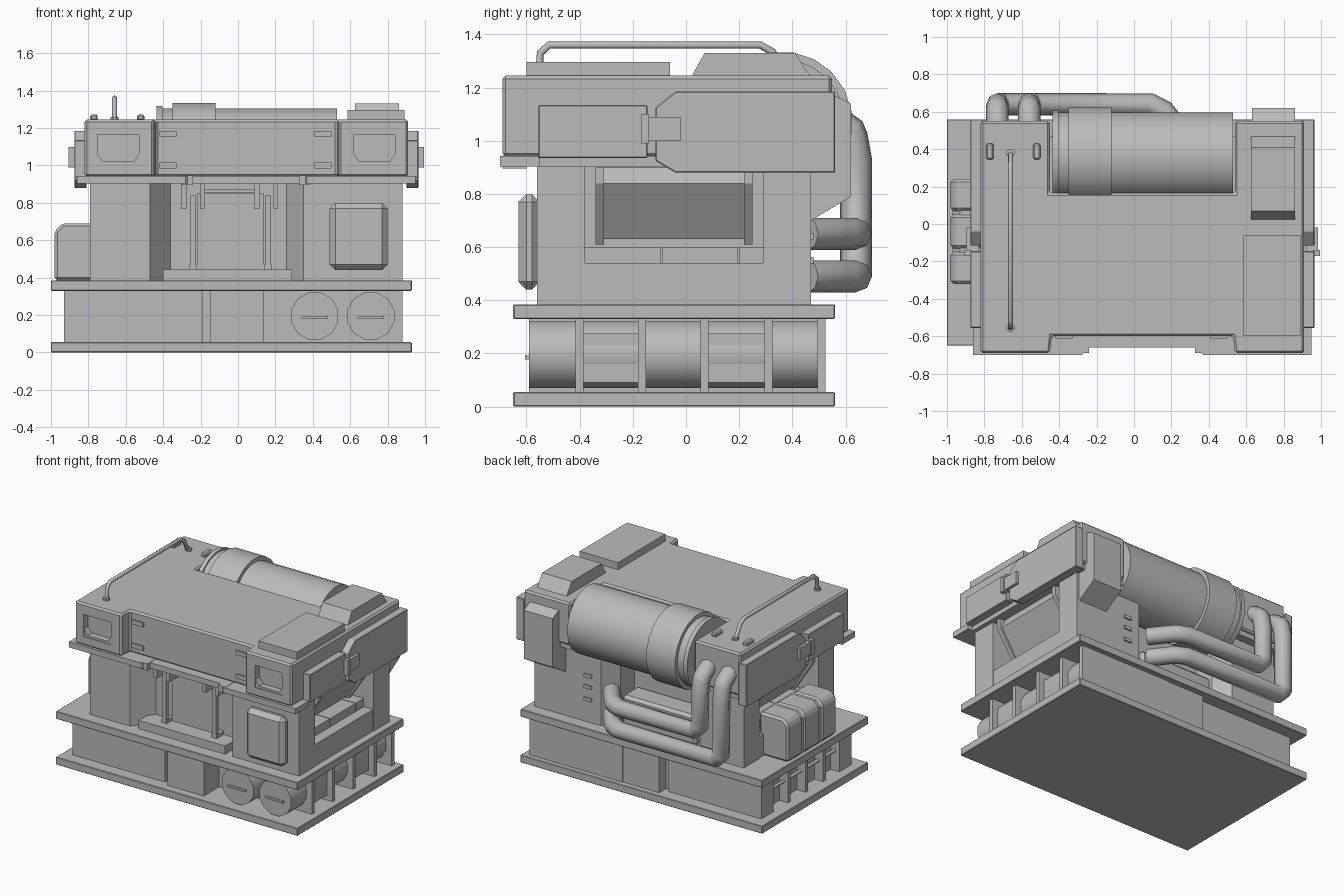
import bpy, bmesh, math
from mathutils import Vector

cube = bpy.data.objects.get("Cube")
if cube:
    bpy.data.objects.remove(cube, do_unlink=True)

grey = bpy.data.materials.new("plain_grey")
grey.use_nodes = True
GREY = (0.5, 0.5, 0.5, 1)
grey.diffuse_color = GREY
grey.node_tree.nodes["Principled BSDF"].inputs["Base Color"].default_value = GREY

MID = 0.09  # twice the x position of the mirror plane


def finish(name, bm, bevel=0):
    bmesh.ops.recalc_face_normals(bm, faces=bm.faces)
    mesh = bpy.data.meshes.new(name)
    bm.to_mesh(mesh)
    bm.free()
    mesh.materials.append(grey)
    ob = bpy.data.objects.new(name, mesh)
    bpy.context.collection.objects.link(ob)
    if bevel:
        mod = ob.modifiers.new("Bevel", 'BEVEL')
        mod.width, mod.segments = bevel, 1
    return ob


def prism(name, axis, pts, a, b, bevel=0):
    """Extrude a 2D outline from a to b along an axis."""
    place = {'x': lambda p: (a, p[0], p[1]),
             'y': lambda p: (p[0], a, p[1]),
             'z': lambda p: (p[0], p[1], a)}[axis]
    bm = bmesh.new()
    face = bm.faces.new([bm.verts.new(place(p)) for p in pts])
    res = bmesh.ops.extrude_face_region(bm, geom=[face])
    move = Vector([(b - a) if c == axis else 0 for c in 'xyz'])
    bmesh.ops.translate(bm, vec=move, verts=[v for v in res["geom"] if isinstance(v, bmesh.types.BMVert)])
    return finish(name, bm, bevel)


def box(name, x0, x1, y0, y1, z0, z1, bevel=0):
    return prism(name, 'z', [(x0, y0), (x1, y0), (x1, y1), (x0, y1)], z0, z1, bevel)


def smooth(ob):
    bpy.ops.object.select_all(action='DESELECT')
    bpy.context.view_layer.objects.active = ob
    ob.select_set(True)
    bpy.ops.object.shade_smooth_by_angle(angle=math.radians(40))


def cylinder(name, axis, c, r, a, b, sides):
    pts = [(c[0] + r * math.cos(t), c[1] + r * math.sin(t))
           for t in (math.tau * (i + 0.5) / sides for i in range(sides))]
    ob = prism(name, axis, pts, a, b)
    smooth(ob)
    return ob


def tube(name, pts, r, cut=0.05):
    """Sweep a round pipe along a path whose corners are chamfered."""
    pts = [Vector(p) for p in pts]
    path = [pts[0]]
    for p, q, n in zip(pts, pts[1:], pts[2:]):
        path += [q + (p - q).normalized() * cut, q + (n - q).normalized() * cut]
    path.append(pts[-1])
    cu = bpy.data.curves.new(name, 'CURVE')
    cu.dimensions = '3D'
    cu.bevel_depth, cu.bevel_resolution, cu.use_fill_caps = r, 2, True
    sp = cu.splines.new('POLY')
    sp.points.add(len(path) - 1)
    for sp_pt, p in zip(sp.points, path):
        sp_pt.co = (*p, 1)
    cu.materials.append(grey)
    ob = bpy.data.objects.new(name, cu)
    bpy.context.collection.objects.link(ob)
    return ob


# Base and deck plates
box("base_plate", -1, .93, -.65, .56, 0, .055, .004)
box("deck_plate", -1, .93, -.65, .56, .33, .385, .004)

# Lower storey
box("lower_long_box", -.86, -.19, -.56, .47, .055, .33)
box("lower_middle_box", -.15, .14, -.59, .52, .055, .33)
box("lower_core", -.2, -.14, -.53, .44, .055, .33)
for y0, y1 in ((-.56, -.42), (.33, .47)):
    box("lower_end_block", -.93, -.86, y0, y1, .055, .33)
for y in (-.40, -.165, .07, .31, .51):
    box("tank_rib", .14, .88, y - .015, y + .015, .055, .33)
for y in (-.25, -.05, .15):
    box("left_rib", -.93, -.86, y - .015, y + .015, .055, .33)
tube("left_rod", [(-.89, -.45, .2), (-.89, .35, .2)], .012)
for x in (.41, .71):
    cylinder("gas_tank", 'y', (x, .195), .13, -.59, .5, 12)
    for y0, y1 in ((-.385, -.18), (.085, .295)):
        box("tank_sleeve", x - .115, x + .125, y0, y1, .09, .275)
    for y0, y1 in ((-.605, -.59), (.5, .515)):
        box("tank_handle", x - .07, x + .07, y0, y1, .178, .192)

# Main body with recesses on every side
prism("main_body", 'z', [
    (-.79, -.56), (-.47, -.56), (-.36, -.42), (.26, -.42), (.35, -.56), (.88, -.56),
    (.88, -.38), (.62, -.38), (.62, .29), (.88, .29), (.88, .47), (.35, .47), (.27, .36),
    (.27, .2), (-.36, .2), (-.36, .36), (-.44, .47), (-.79, .47), (-.79, .29), (-.53, .29),
    (-.53, -.38), (-.79, -.38)], .38, .92)
box("rear_recess_box", -.34, .25, .2, .38, .38, .6, .02)
box("front_cabinet", .49, .80, -.63, -.55, .44, .80, .03)

# Front recess: step, doors, poles and brackets
box("front_step", -.40, .29, -.56, -.41, .38, .445)
box("front_door", -.22, .14, -.44, -.41, .445, .85)
box("door_top_bar", -.18, .10, -.47, -.42, .855, .875)
for x in (-.24, .16):
    box("door_pole", x - .014, x + .014, -.50, -.47, .45, .84)
    box("pole_foot", x - .02, x + .02, -.50, -.42, .445, .47)
for x in (-.29, -.19, .10, .20):
    box("hanging_bracket", x - .014, x + .014, -.53, -.42, .77, .91)

# Side recesses: sill, locker row and tilted panel
def sides(fn):
    for m in (lambda x: x, lambda x: MID - x):
        fn(m)

def recess(m):
    box("recess_sill", m(.6), m(.875), -.38, .29, .38, .54)
    for y0, y1 in ((-.38, -.095), (-.09, .195), (.2, .29)):
        box("recess_locker", m(.6), m(.80), y0, y1, .54, .60)
    prism("tilted_panel", 'y', [(m(x), z) for x, z in ((.86, .84), (.73, .63), (.64, .63), (.64, .9), (.84, .9))], -.31, .22)
    for y in (-.325, .235):
        prism("panel_bracket", 'y', [(m(x), z) for x, z in ((.88, .84), (.73, .61), (.62, .61), (.62, .9), (.88, .9))], y - .016, y + .016)

sides(recess)

# Side tanks on the left
outline = [(-.75, .385), (-.98, .385), (-.98, .65), (-.94, .69), (-.75, .69)]
for y0, y1 in ((-.32, -.15), (-.13, .05), (.07, .24)):
    prism("side_canister", 'y', outline, y0, y1, .015)
prism("canister_strap", 'y', [(x * .99, z - .012) for x, z in outline], -.28, .2)

# Head block, notched at the back for the big drum
head = prism("head_block", 'z', [
    (-.82, -.69), (-.45, -.69), (-.44, -.60), (.53, -.60), (.54, -.69), (.91, -.69),
    (.91, .55), (.54, .55), (.54, .165), (-.45, .165), (-.45, .55), (-.82, .55)], .94, 1.245, .012)
prism("head_ledge", 'z', [
    (-.86, -.70), (-.28, -.70), (-.24, -.66), (.33, -.66), (.37, -.70), (.95, -.70),
    (.95, -.55), (.91, -.55), (.91, .53), (.54, .53), (.54, .165), (-.45, .165), (-.45, .53),
    (-.82, .53), (-.82, -.55), (-.86, -.55)], .903, .943)
for x in (-.27, .355):
    box("ledge_tab", x - .03, x + .03, -.69, -.6, .895, .945)

# Headlamp recesses
def lamp(m):
    cutter = box("lamp_cutter", m(.62), m(.84), -.72, -.64, 1.005, 1.165)
    cutter.hide_render = True
    cutter.hide_set(True)
    mod = head.modifiers.new("Lamp", 'BOOLEAN')
    mod.object, mod.operation, mod.solver = cutter, 'DIFFERENCE', 'EXACT'
    prism("lamp_lip", 'y', [(m(x), z) for x, z in (
        (.62, 1.005), (.84, 1.005), (.84, 1.06), (.81, 1.02), (.65, 1.02), (.62, 1.06))], -.685, -.63)

sides(lamp)
for x in (-.375, .455):
    for z in (1.0, 1.17):
        box("front_slot", x - .045, x + .045, -.612, -.59, z - .015, z + .015)

# Side pods with a latch
def pods(m):
    box("front_pod", m(.90), m(.965), -.555, -.145, .935, 1.135, .004)
    prism("rear_pod", 'x', [(-.115, .925), (-.04, .88), (.56, .88), (.56, 1.185), (-.04, 1.185), (-.115, 1.125)], m(.90), m(.965), .004)
    box("pod_latch", m(.92), m(.985), -.16, -.02, 1.0, 1.09)
    box("latch_hook", m(.96), m(.995), -.17, -.14, .99, 1.1)

sides(pods)

# Big rear drum with collar
axis_yz = (.36, 1.07)
cylinder("drum", 'x', axis_yz, .237, -.43, .53, 32)
cylinder("drum_collar", 'x', axis_yz, .266, -.35, -.12, 20)
cylinder("drum_rim", 'x', axis_yz, .25, -.435, -.405, 20)

# Rear hanging box
prism("rear_hanging_box", 'x', [(.45, .70), (.47, .70), (.62, .79), (.62, 1.14), (.54, 1.18), (.45, 1.18)], .63, .86)
for z in (.55, .64, .72):
    box("rear_slot", .42, .48, .46, .48, z - .012, z + .012)

# Roof fittings
box("roof_hatch", .585, .89, -.60, -.06, 1.24, 1.297)
prism("roof_vent", 'x', [(.02, 1.24), (.07, 1.33), (.41, 1.33), (.47, 1.24)], .625, .86)
for x in (-.77, -.52):
    box("roof_lug", x - .02, x + .02, .345, .43, 1.24, 1.272, .008)
tube("roof_rail", [(-.66, -.555, 1.24), (-.66, -.545, 1.36), (-.66, .31, 1.36), (-.66, .38, 1.24)], .014, .03)
for y in (-.555, .38):
    cylinder("rail_foot", 'z', (-.66, y), .024, 1.24, 1.26, 8)

# Rear pipes
for x, z in ((-.73, .49), (-.56, .65)):
    smooth_pipe = tube("rear_pipe", [(x, .48, 1.08), (x, .6, 1.08), (x, .64, .97), (x, .64, z),
                                     (.13, .64, z), (.27, .46, z)], .06, .045)
